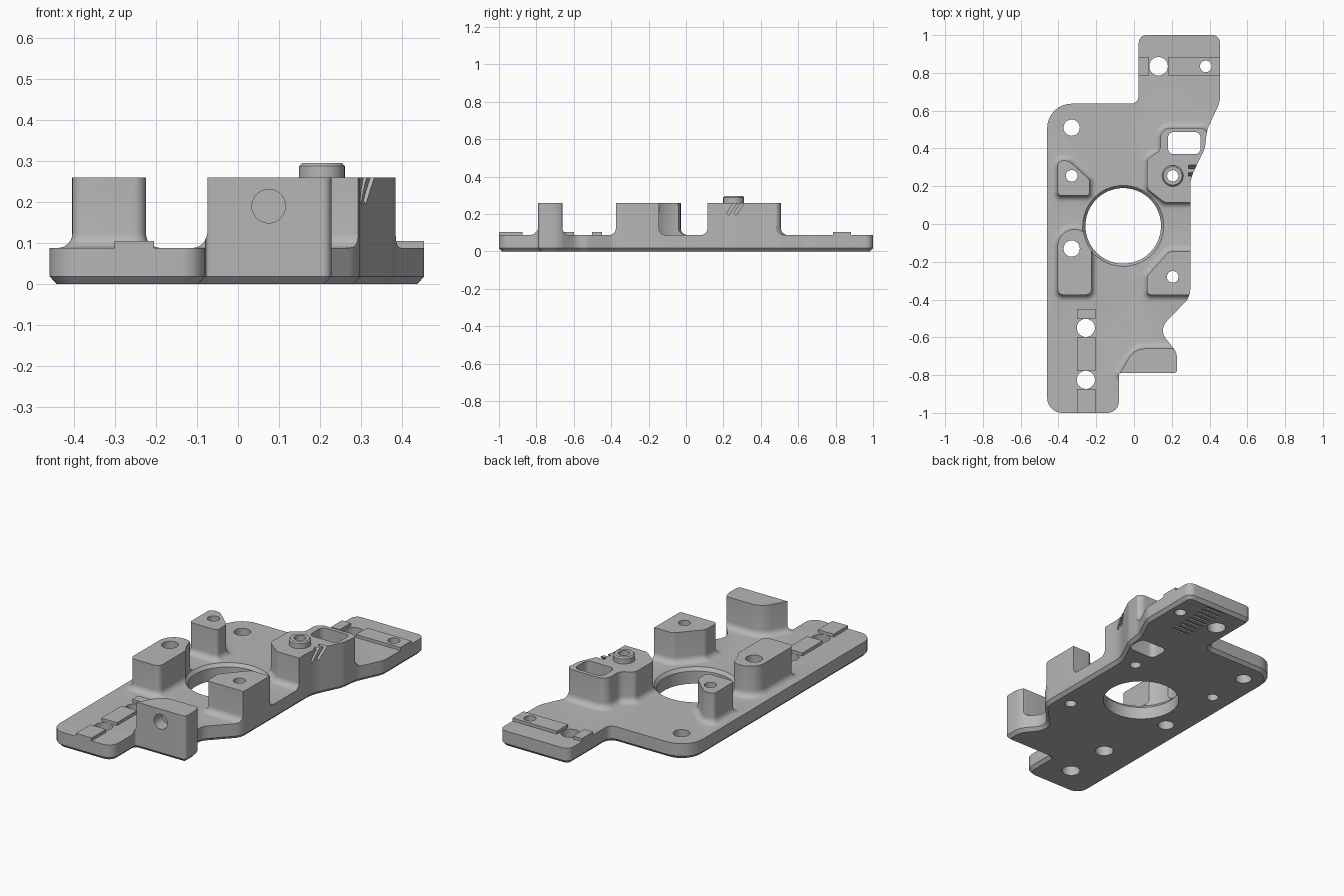
import bpy, bmesh, math
from mathutils import Vector, Matrix

cube = bpy.data.objects.get("Cube")
if cube:
    bpy.data.objects.remove(cube, do_unlink=True)

grey = bpy.data.materials.new("plain grey")
grey.use_nodes = True
COLOUR = (0.47, 0.47, 0.47, 1)
grey.diffuse_color = COLOUR
grey.node_tree.nodes["Principled BSDF"].inputs["Base Color"].default_value = COLOUR

DECK, POST, FILLET = 0.088, 0.26, 0.035


def outline(corners, d=0.0, n=8):
    """Rounded polygon from counter-clockwise (x, y, radius) corners, offset outward by d."""
    pts = []
    for i, (x, y, r) in enumerate(corners):
        p = Vector((x, y))
        u = (p - Vector(corners[i - 1][:2])).normalized()
        v = (Vector(corners[(i + 1) % len(corners)][:2]) - p).normalized()
        s = 1 if u.x * v.y - u.y * v.x > 0 else -1
        turn = math.acos(max(-1, min(1, u.dot(v))))
        left = Vector((-u.y, u.x)) * s
        centre = p - u * r * math.tan(turn / 2) + left * r
        for k in range(n + 1):
            spoke = Matrix.Rotation(s * turn * k / n, 2) @ -left
            pts.append(centre + spoke * (r + s * d))
    return pts


def circle(x, y, r, n=40):
    return [Vector((x + r * math.cos(a), y + r * math.sin(a)))
            for a in (2 * math.pi * k / n for k in range(n))]


def new_object(name, bm):
    bmesh.ops.recalc_face_normals(bm, faces=bm.faces)
    mesh = bpy.data.meshes.new(name)
    bm.to_mesh(mesh)
    bm.free()
    mesh.materials.append(grey)
    ob = bpy.data.objects.new(name, mesh)
    bpy.context.collection.objects.link(ob)
    return ob


def loft(name, rings):
    """Closed solid through (points, z) rings."""
    bm = bmesh.new()
    loops = [[bm.verts.new((p.x, p.y, z)) for p in pts] for pts, z in rings]
    for a, b in zip(loops, loops[1:]):
        for i in range(len(a)):
            bm.faces.new((a[i - 1], a[i], b[i], b[i - 1]))
    bm.faces.new(loops[0][::-1])
    bm.faces.new(loops[-1])
    return new_object(name, bm)


def box(name, lo, hi, tilt=0.0):
    lo, hi = Vector(lo), Vector(hi)
    bm = bmesh.new()
    bmesh.ops.create_cube(bm, size=1, matrix=Matrix.Translation((lo + hi) / 2)
                          @ Matrix.Rotation(tilt, 4, 'X')
                          @ Matrix.Diagonal((*(hi - lo), 1)))
    return new_object(name, bm)


def combine(body, other, operation):
    mod = body.modifiers.new("cut", 'BOOLEAN')
    mod.operation, mod.object, mod.solver = operation, other, 'EXACT'
    bpy.context.view_layer.objects.active = body
    bpy.ops.object.modifier_apply(modifier=mod.name)
    bpy.data.objects.remove(other, do_unlink=True)


def post(name, corners):
    """Upright boss with a concave fillet at its foot."""
    rings = [(outline(corners, FILLET), DECK - 0.05)]
    for k in range(6, -1, -1):
        a = math.pi / 2 * k / 6
        rings.append((outline(corners, FILLET * (1 - math.cos(a))),
                      DECK + FILLET * (1 - math.sin(a))))
    rings.append((outline(corners), POST))
    return loft(name, rings)


# Slab, later trimmed to the plate outline
body = box("mounting_plate", (-0.7, -1.2, -0.03), (0.7, 1.2, DECK))

# Bosses standing on the plate
posts = {
    "left_post": [(-0.405, -0.375, 0.03), (-0.225, -0.375, 0.03),
                  (-0.225, -0.028, 0.089), (-0.405, -0.028, 0.089)],
    "small_post": [(-0.405, 0.15, 0.02), (-0.235, 0.15, 0.02), (-0.235, 0.235, 0.03),
                   (-0.345, 0.335, 0.04), (-0.405, 0.335, 0.025)],
    "right_post": [(0.07, -0.375, 0.02), (0.33, -0.375, 0.01), (0.33, -0.145, 0.01),
                   (0.185, -0.145, 0.04), (0.07, -0.275, 0.03)],
    "front_block": [(-0.08, -0.8, 0.005), (0.25, -0.8, 0.005),
                    (0.25, -0.66, 0.05), (0.0, -0.66, 0.1)],
    "rear_block": [(0.07, 0.185, 0.03), (0.16, 0.115, 0.03), (0.42, 0.115, 0.02),
                   (0.385, 0.508, 0.04), (0.14, 0.508, 0.05), (0.14, 0.39, 0.045),
                   (0.07, 0.345, 0.03)],
}
for name, corners in posts.items():
    combine(body, post(name, corners), 'UNION')

# Collar on the rear block
combine(body, loft("collar", [(circle(0.205, 0.255, 0.056), POST - 0.02),
                              (circle(0.205, 0.255, 0.056), 0.288),
                              (circle(0.205, 0.255, 0.049), 0.295)]), 'UNION')

# Raised guide strips, interrupted at the holes
for y0, y1 in ((-1.1, -0.873), (-0.777, -0.598), (-0.502, -0.45)):
    combine(body, box("strip", (-0.302, y0, 0.05), (-0.205, y1, 0.105)), 'UNION')
for x0, x1 in ((0.0, 0.08), (0.18, 0.5)):
    combine(body, box("strip", (x0, 0.785, 0.05), (x1, 0.883, 0.105)), 'UNION')

# Trim to the outline, with a chamfered bottom edge
plate = [(-0.46, -1, 0.08), (-0.08, -1, 0.06), (-0.08, -0.79, 0.01), (0.228, -0.79, 0.02),
         (0.228, -0.68, 0.1), (0.13, -0.56, 0.07), (0.298, -0.385, 0.1), (0.298, 0.24, 0.2),
         (0.375, 0.4, 0.12), (0.387, 0.5, 0.15), (0.455, 0.645, 0.12), (0.455, 1, 0.04),
         (0.025, 1, 0.04), (0.025, 0.637, 0.04), (-0.46, 0.637, 0.13)]
combine(body, loft("trim", [(outline(plate, -0.017), 0), (outline(plate), 0.018),
                            (outline(plate), 0.5)]), 'INTERSECT')

# Large centre opening with a chamfered rim
opening = [(0.2, -0.1), (0.2, 0.07), (0.215, DECK + 0.001), (0.215, 0.2), (0.2, 0.5)]
combine(body, loft("opening", [(circle(-0.057, -0.01, r, 72), z) for r, z in opening]),
        'DIFFERENCE')

# Round through holes
for x, y, r in ((-0.33, 0.51, 0.043), (-0.33, 0.255, 0.031), (-0.33, -0.13, 0.043),
                (0.205, -0.28, 0.031), (0.205, 0.255, 0.03), (0.13, 0.835, 0.049),
                (0.38, 0.835, 0.031), (-0.255, -0.55, 0.048), (-0.255, -0.825, 0.048)):
    combine(body, loft("hole", [(circle(x, y, r, 32), -0.1), (circle(x, y, r, 32), 0.5)]),
            'DIFFERENCE')

# Window through the rear block
window = outline([(0.18, 0.37, 0.03), (0.352, 0.37, 0.03),
                  (0.352, 0.487, 0.03), (0.18, 0.487, 0.03)])
combine(body, loft("window", [(window, -0.1), (window, 0.5)]), 'DIFFERENCE')

# Blind hole in the face of the front block
bore = loft("bore", [(circle(0.075, 0.19, 0.041), 0.72), (circle(0.075, 0.19, 0.041), 0.9)])
bore.data.transform(Matrix.Rotation(math.pi / 2, 4, 'X'))
combine(body, bore, 'DIFFERENCE')

# Slanted notches in the side of the rear block
for y in (0.25, 0.29):
    combine(body, box("notch", (0.288, y - 0.008, 0.19), (0.36, y + 0.008, 0.29), -0.6),
            'DIFFERENCE')

# Row of shallow grooves underneath
for k in range(9):
    y = 0.67 + 0.036 * k
    combine(body, box("groove", (0.19, y, -0.02), (0.31, y + 0.016, 0.008)), 'DIFFERENCE')

body.data.materials.clear()
body.data.materials.append(grey)
bpy.ops.object.select_all(action='DESELECT')
body.select_set(True)
bpy.context.view_layer.objects.active = body
bpy.ops.object.shade_smooth_by_angle(angle=math.radians(30))
